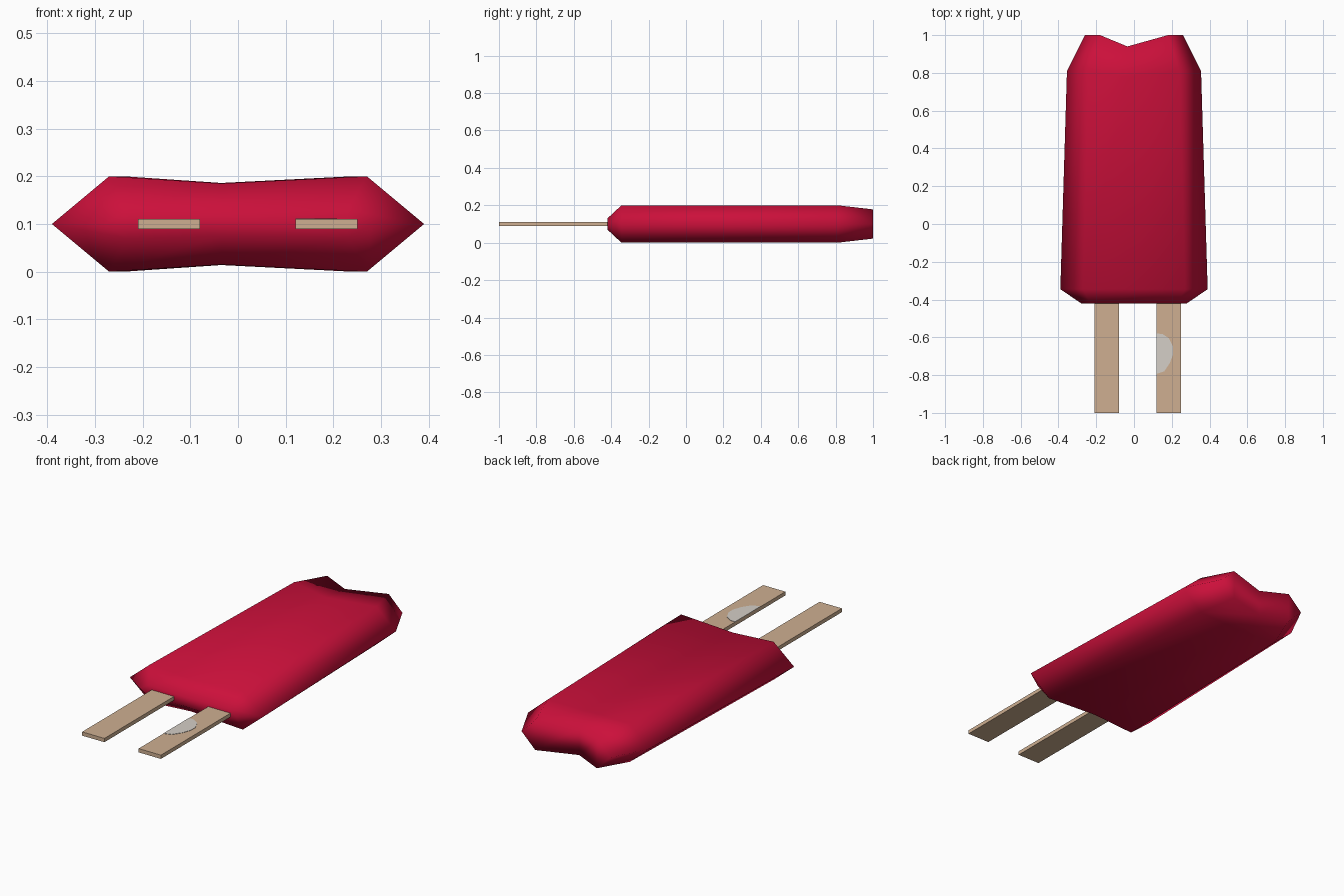
import bpy, bmesh

if "Cube" in bpy.data.objects:
    bpy.data.objects.remove(bpy.data.objects["Cube"])


def material(name, rgb):
    m = bpy.data.materials.new(name)
    m.diffuse_color = (*rgb, 1)
    m.use_nodes = True
    m.node_tree.nodes["Principled BSDF"].inputs["Base Color"].default_value = m.diffuse_color
    return m


RED = material("cherry red", (0.60, 0.005, 0.043))
WOOD = material("pale wood", (0.62, 0.43, 0.285))
GREY = material("frost grey", (0.66, 0.62, 0.57))


def make_object(name, bm, mat, smooth=False):
    bmesh.ops.recalc_face_normals(bm, faces=bm.faces[:])
    for f in bm.faces:
        f.smooth = smooth
    mesh = bpy.data.meshes.new(name)
    bm.to_mesh(mesh)
    bm.free()
    mesh.materials.append(mat)
    ob = bpy.data.objects.new(name, mesh)
    bpy.context.collection.objects.link(ob)
    return ob


# Ice body: eight-sided rings lofted along y
# (y, side half width, shoulder half width, half height, groove y, groove half height)
rings = [(-0.42, 0.28, 0.23, 0.03, -0.42, 0.025),
         (-0.345, 0.39, 0.27, 0.10, -0.345, 0.085),
         (0.81, 0.355, 0.24, 0.10, 0.78, 0.086),
         (1.0, 0.26, 0.18, 0.078, 0.94, 0.070)]
bm = bmesh.new()
loops = []
for y, side, shoulder, h, gy, gh in rings:
    pts = [(-side, y, 0), (-shoulder, y, h), (-0.035, gy, gh), (shoulder, y, h),
           (side, y, 0), (shoulder, y, -h), (-0.035, gy, -gh), (-shoulder, y, -h)]
    loops.append([bm.verts.new((px, py, 0.1 + pz)) for px, py, pz in pts])
for a, b in zip(loops, loops[1:]):
    for i in range(8):
        j = (i + 1) % 8
        bm.faces.new((a[i], a[j], b[j], b[i]))
# End caps, split at the groove to keep the bite at the far end
for v in (loops[0], loops[-1]):
    for idx in ((0, 1, 7), (1, 2, 6, 7), (2, 3, 5, 6), (3, 4, 5)):
        bm.faces.new([v[i] for i in idx])
make_object("ice_body", bm, RED, smooth=True)


# Two flat wooden sticks
def stick(name, x0, x1):
    bm = bmesh.new()
    bmesh.ops.create_cube(bm, size=1)
    for v in bm.verts:
        v.co = (x0 if v.co.x < 0 else x1,
                -1.0 if v.co.y < 0 else -0.38,
                0.09 if v.co.z < 0 else 0.11)
    make_object(name, bm, WOOD)


stick("left_stick", -0.21, -0.08)
stick("right_stick", 0.12, 0.25)

# Thin pale patch on the right stick
outline = [(0.12, -0.58), (0.15, -0.582), (0.185, -0.605), (0.207, -0.65),
           (0.207, -0.69), (0.19, -0.735), (0.16, -0.78), (0.12, -0.793)]
bm = bmesh.new()
face = bm.faces.new([bm.verts.new((x, y, 0.1095)) for x, y in outline])
ext = bmesh.ops.extrude_face_region(bm, geom=[face], use_keep_orig=True)
for g in ext["geom"]:
    if isinstance(g, bmesh.types.BMVert):
        g.co.z = 0.1115
make_object("stick_patch", bm, GREY)
